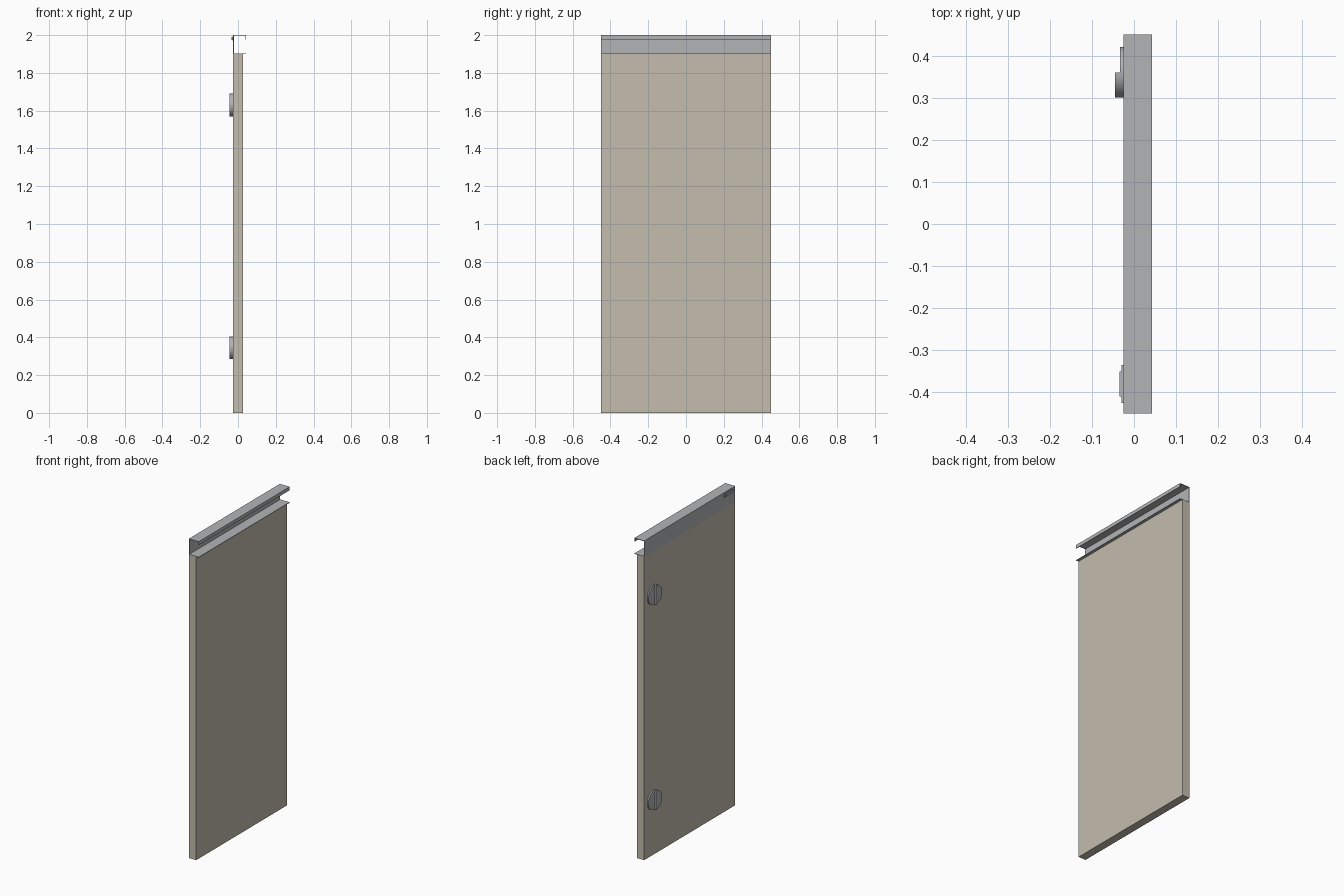
import bpy, bmesh, math

if "Cube" in bpy.data.objects:
    bpy.data.objects.remove(bpy.data.objects["Cube"])


def material(name, rgb):
    m = bpy.data.materials.new(name)
    m.diffuse_color = (*rgb, 1)
    m.use_nodes = True
    m.node_tree.nodes["Principled BSDF"].inputs["Base Color"].default_value = m.diffuse_color
    return m


BEIGE = material("beige panel", (0.55, 0.51, 0.42))
GREY = material("metal grey", (0.45, 0.455, 0.465))


def finish(name, bm, mat):
    bmesh.ops.recalc_face_normals(bm, faces=bm.faces)
    me = bpy.data.meshes.new(name)
    bm.to_mesh(me)
    bm.free()
    me.materials.append(mat)
    ob = bpy.data.objects.new(name, me)
    bpy.context.collection.objects.link(ob)
    return ob


def prism(name, pts, push, mat):
    """Extrude a closed 3D outline along the vector push."""
    bm = bmesh.new()
    face = bm.faces.new([bm.verts.new(p) for p in pts])
    new = bmesh.ops.extrude_face_region(bm, geom=[face])["geom"]
    bmesh.ops.translate(bm, vec=push, verts=[v for v in new if isinstance(v, bmesh.types.BMVert)])
    # the starting face stays as the cap
    return finish(name, bm, mat)


def box(name, x, y, z, mat):
    pts = [(x[0], y[0], z[0]), (x[1], y[0], z[0]), (x[1], y[0], z[1]), (x[0], y[0], z[1])]
    return prism(name, pts, (0, y[1] - y[0], 0), mat)


def disc(name, cy, cz, r, a0, a1, n, depth):
    """Round or half-round plate standing out from the -x face of the panel."""
    full = a1 - a0 > 6.2
    pts = []
    for i in range(n if full else n + 1):
        a = a0 + (a1 - a0) * i / n
        pts.append((-0.0255, cy + r * math.cos(a), cz + r * math.sin(a)))
    ob = prism(name, pts, (-depth, 0, 0), GREY)
    bpy.ops.object.select_all(action='DESELECT')
    ob.select_set(True)
    bpy.context.view_layer.objects.active = ob
    bpy.ops.object.shade_smooth_by_angle(angle=math.radians(35))


# Main panel
box("door_panel", (-0.0255, 0.0255), (-0.45, 0.45), (0, 1.9), BEIGE)

# Top channel: thin folded sheet, open towards +x
T = 0.003
L, R = -0.0255, 0.043
profile = [(L, 1.9), (R, 1.9), (R, 1.9 + T), (L + T, 1.9 + T), (L + T, 2 - T),
           (R - T, 2 - T), (R - T, 1.978), (R, 1.978), (R, 2), (L, 2)]
prism("top_channel", [(x, -0.45, z) for x, z in profile], (0, 0.9, 0), GREY)

# Small stepped catch on the back of the channel
box("catch_base", (-0.030, L), (-0.425, -0.335), (1.972, 1.992), GREY)
box("catch_top", (-0.034, -0.030), (-0.41, -0.35), (1.975, 1.989), GREY)

# Two round pulls: thin full disc with a raised half
for label, z in (("upper", 1.63), ("lower", 0.345)):
    disc(label + "_pull_disc", 0.36, z, 0.06, 0, 2 * math.pi, 48, 0.008)
    disc(label + "_pull_grip", 0.36, z, 0.06, math.pi / 2, 1.5 * math.pi, 24, 0.0195)
